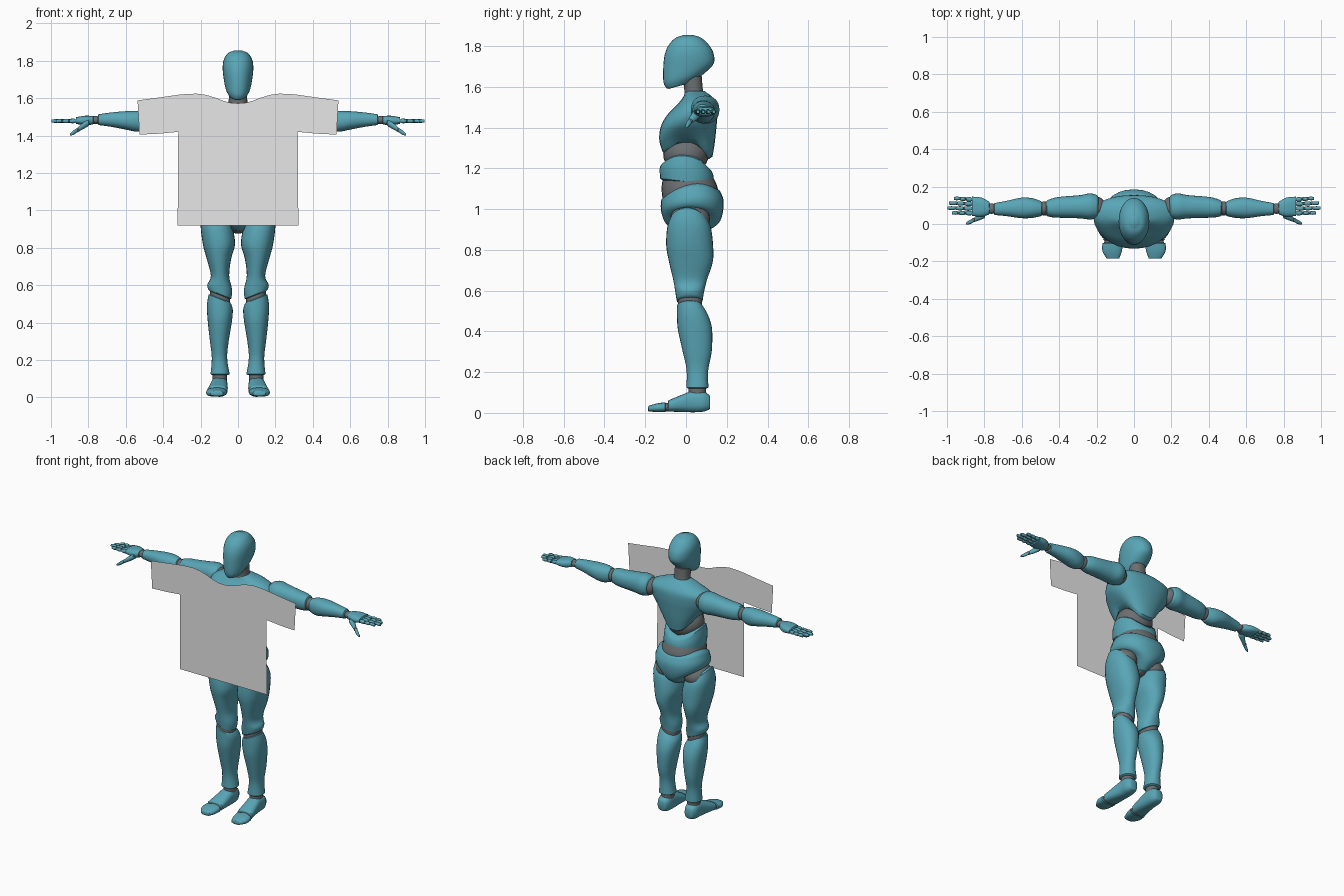
import bpy, bmesh, math


def mat(name, rgb):
    m = bpy.data.materials.new(name)
    m.diffuse_color = (*rgb, 1)
    return m


TEAL = mat("teal shell", (0.10, 0.38, 0.47))
GREY = mat("grey joint", (0.15, 0.16, 0.165))
CLOTH = mat("light grey cloth", (0.80, 0.80, 0.80))


def finish(name, bm, material, mirror=False, smooth=True):
    bmesh.ops.recalc_face_normals(bm, faces=bm.faces)
    me = bpy.data.meshes.new(name)
    bm.to_mesh(me)
    bm.free()
    me.materials.append(material)
    ob = bpy.data.objects.new(name, me)
    bpy.context.collection.objects.link(ob)
    if mirror:
        ob.modifiers.new("mirror", 'MIRROR')
    if smooth:
        bpy.ops.object.select_all(action='DESELECT')
        ob.select_set(True)
        bpy.context.view_layer.objects.active = ob
        bpy.ops.object.shade_smooth_by_angle(angle=math.radians(40))
    return ob


def spline(p0, p1, p2, p3, t):
    return [b + 0.5 * t * (c - a + t * (2*a - 5*b + 4*c - d + t * (3*(b - c) + d - a)))
            for a, b, c, d in zip(p0, p1, p2, p3)]


def loft(name, rings, axis='z', material=TEAL, mirror=False, n=2.2, seg=28, sub=4):
    """Ring: position, centre u, v, radius u, v, tilt along v, rise at the sides, tilt along u."""
    rings = [list(r) + [0] * (8 - len(r)) for r in rings]
    path = []
    for i in range(len(rings) - 1):
        quad = [rings[max(0, min(len(rings) - 1, i + k))] for k in (-1, 0, 1, 2)]
        path += [spline(*quad, s / sub) for s in range(sub)]
    path.append(rings[-1])

    # small rounded lip at each end
    def lip(r, sign):
        d = 0.12 * min(r[3], r[4])
        return [r[0] + sign * d, r[1], r[2], r[3] * 0.84, r[4] * 0.84] + r[5:]
    sign = 1 if rings[-1][0] > rings[0][0] else -1
    path = [lip(path[0], -sign)] + path + [lip(path[-1], sign)]

    bm = bmesh.new()
    loops = []
    for t, u, v, ru, rv, tilt, rise, lean in path:
        loop = []
        for k in range(seg):
            a = math.tau * k / seg
            c, s = math.cos(a), math.sin(a)
            pu = math.copysign(abs(c) ** (2 / n), c) * ru
            pv = math.copysign(abs(s) ** (2 / n), s) * rv
            w = t + tilt * pv + rise * c * c + lean * pu
            pu, pv = u + pu, v + pv
            loop.append(bm.verts.new({'z': (pu, pv, w), 'x': (w, pu, pv), 'y': (pu, w, pv)}[axis]))
        loops.append(loop)
    for a, b in zip(loops, loops[1:]):
        for k in range(seg):
            j = (k + 1) % seg
            bm.faces.new((a[k], a[j], b[j], b[k]))
    bm.faces.new(loops[0])
    bm.faces.new(loops[-1])
    return finish(name, bm, material, mirror)


def ball(name, centre, radii, mirror=False, material=GREY):
    bm = bmesh.new()
    bmesh.ops.create_uvsphere(bm, u_segments=24, v_segments=14, radius=1)
    for v in bm.verts:
        v.co = [c + r * q for c, r, q in zip(centre, radii, v.co)]
    return finish(name, bm, material, mirror)


# Head and neck
loft("head", [(1.612, 0, -0.025, 0.045, 0.070, 0.28), (1.645, 0, -0.008, 0.064, 0.102, 0.24),
              (1.70, 0, 0.012, 0.076, 0.124, 0.12), (1.76, 0, 0.015, 0.082, 0.120, 0.04),
              (1.805, 0, 0.014, 0.076, 0.099), (1.84, 0, 0.012, 0.054, 0.064),
              (1.852, 0, 0.012, 0.026, 0.030)], n=2.1)
loft("neck", [(1.53, 0, 0.045, 0.062, 0.058), (1.58, 0, 0.038, 0.050, 0.046),
              (1.65, 0, 0.03, 0.05, 0.048)], material=GREY)

# Torso
loft("chest", [(1.268, 0, 0.008, 0.120, 0.122, -0.09, 0.085), (1.33, 0, 0.005, 0.155, 0.136, -0.04, 0.05),
               (1.40, 0, 0.012, 0.192, 0.137, 0, 0.015), (1.46, 0, 0.030, 0.214, 0.124),
               (1.515, 0, 0.055, 0.212, 0.096), (1.55, 0, 0.058, 0.150, 0.072),
               (1.573, 0, 0.048, 0.075, 0.052)], n=2.3)
ball("belly_joint", (0, 0, 1.27), (0.115, 0.112, 0.10))
loft("abdomen", [(1.135, 0, 0.005, 0.125, 0.132, -0.12), (1.18, 0, 0.003, 0.128, 0.132, -0.14, 0.02),
                 (1.205, 0, 0.003, 0.120, 0.122, -0.14, 0.055)])
loft("waist_joint", [(1.03, 0, 0.018, 0.130, 0.130), (1.10, 0, 0.018, 0.133, 0.138),
                     (1.16, 0, 0.01, 0.118, 0.122)], material=GREY)
loft("pelvis", [(0.895, 0, 0.025, 0.042, 0.085, 0, 0.02), (0.93, 0, 0.030, 0.095, 0.130, 0, 0.05),
                (0.98, 0, 0.030, 0.155, 0.150, 0, 0.03), (1.03, 0, 0.030, 0.170, 0.154, 0.1, 0.02),
                (1.07, 0, 0.022, 0.152, 0.143, 0.15, 0.035)])
ball("crotch_joint", (0, 0.02, 0.925), (0.055, 0.08, 0.05))
ball("hip_joint", (0.105, 0.02, 0.95), (0.083, 0.098, 0.075), True)

# Legs
loft("thigh", [(0.958, 0.120, 0.015, 0.066, 0.086, -0.1, 0.03, 0.25),
               (0.91, 0.115, 0.015, 0.085, 0.107, 0, 0.01, 0.1),
               (0.82, 0.102, 0.018, 0.086, 0.115), (0.74, 0.102, 0.024, 0.065, 0.107),
               (0.65, 0.096, 0.020, 0.049, 0.082), (0.59, 0.098, 0.018, 0.066, 0.070, 0, 0, 0.2),
               (0.553, 0.098, 0.018, 0.062, 0.064, 0, 0, 0.4)], mirror=True)
loft("knee_joint", [(0.50, 0.097, 0.02, 0.054, 0.058, 0, 0, 0.4), (0.575, 0.097, 0.02, 0.054, 0.060, 0, 0, 0.4)],
     material=GREY, mirror=True)
loft("shin", [(0.525, 0.097, 0.018, 0.060, 0.062, 0, 0, 0.4), (0.48, 0.097, 0.032, 0.069, 0.076, 0, 0, 0.15),
              (0.41, 0.097, 0.044, 0.065, 0.084), (0.30, 0.100, 0.055, 0.050, 0.071),
              (0.21, 0.099, 0.056, 0.041, 0.053), (0.125, 0.096, 0.056, 0.051, 0.054)], mirror=True)
loft("ankle_joint", [(0.07, 0.097, 0.055, 0.038, 0.042), (0.135, 0.097, 0.055, 0.038, 0.042)],
     material=GREY, mirror=True)
loft("foot", [(0.114, 0.100, 0.052, 0.030, 0.036), (0.085, 0.100, 0.056, 0.043, 0.050),
              (0.035, 0.100, 0.056, 0.045, 0.053), (-0.03, 0.105, 0.045, 0.050, 0.040),
              (-0.085, 0.111, 0.034, 0.054, 0.028)], 'y', mirror=True, n=2.6)
loft("toe_joint", [(-0.07, 0.111, 0.030, 0.047, 0.022), (-0.12, 0.113, 0.026, 0.047, 0.020)],
     'y', GREY, True)
loft("toes", [(-0.103, 0.114, 0.028, 0.055, 0.024), (-0.145, 0.117, 0.025, 0.052, 0.021),
              (-0.184, 0.113, 0.021, 0.034, 0.013)], 'y', mirror=True, n=2.6)

# Arms
ball("shoulder_joint", (0.20, 0.088, 1.485), (0.05, 0.058, 0.056), True)
loft("upper_arm", [(0.198, 0.093, 1.488, 0.062, 0.060), (0.235, 0.094, 1.488, 0.070, 0.069),
                   (0.29, 0.092, 1.486, 0.062, 0.064), (0.38, 0.090, 1.482, 0.057, 0.056),
                   (0.43, 0.087, 1.481, 0.052, 0.053), (0.465, 0.084, 1.48, 0.042, 0.047)],
     'x', mirror=True)
ball("elbow_joint", (0.48, 0.083, 1.478), (0.034, 0.038, 0.042), True)
loft("forearm", [(0.495, 0.082, 1.477, 0.039, 0.045), (0.54, 0.085, 1.476, 0.052, 0.055),
                 (0.60, 0.086, 1.481, 0.055, 0.049), (0.68, 0.083, 1.485, 0.041, 0.038),
                 (0.745, 0.080, 1.485, 0.032, 0.029)], 'x', mirror=True)
ball("wrist_joint", (0.762, 0.082, 1.483), (0.03, 0.028, 0.022), True)

# Hands: palm, four fingers in three segments each, thumb
loft("palm", [(0.775, 0.085, 1.482, 0.034, 0.022), (0.815, 0.090, 1.480, 0.051, 0.026),
              (0.865, 0.095, 1.480, 0.051, 0.018)], 'x', mirror=True, n=2.6)
for word, y0, y1, tip in (("index", 0.058, 0.060, 0.975), ("middle", 0.083, 0.086, 1.0),
                          ("ring", 0.108, 0.113, 0.992), ("little", 0.132, 0.139, 0.965)):
    step = (tip - 0.865) / 3
    for i in range(3):
        x, y, r = 0.865 + step * i, y0 + (y1 - y0) * i / 3, 0.0125 - 0.0012 * i
        ball(f"{word}_knuckle_{i + 1}", (x, y, 1.478), (0.010, 0.0085, 0.0085), True)
        loft(f"{word}_finger_{i + 1}", [(x + 0.004, y, 1.478, r * 0.85, r * 0.85),
                                        (x + step * 0.5, y, 1.478, r, r),
                                        (x + step - 0.003, y, 1.477, r * 0.75, r * 0.75)],
             'x', mirror=True, seg=12, sub=2)
loft("thumb_base", [(0.80, 0.055, 1.468, 0.024, 0.018), (0.83, 0.038, 1.450, 0.019, 0.018),
                    (0.852, 0.024, 1.435, 0.013, 0.013)], 'x', mirror=True, seg=14)
ball("thumb_joint", (0.856, 0.022, 1.431), (0.012, 0.011, 0.011), True)
loft("thumb_tip", [(0.858, 0.020, 1.430, 0.011, 0.012), (0.878, 0.010, 1.417, 0.011, 0.012),
                   (0.897, 0.003, 1.405, 0.006, 0.006)], 'x', mirror=True, seg=14)


# Flat shirt sheet in front of the torso: columns of quads under a shaped neckline
def sheet(name, columns):
    bm = bmesh.new()
    pairs = [[bm.verts.new((x, -0.155, z)) for x, z in col] for col in columns]
    for a, b in zip(pairs, pairs[1:]):
        bm.faces.new((a[0], a[1], b[1], b[0]))
    finish(name, bm, CLOTH, mirror=True, smooth=False)


neckline = [(0.0, 1.572), (0.04, 1.575), (0.08, 1.586), (0.12, 1.602), (0.17, 1.617),
            (0.22, 1.624), (0.28, 1.622), (0.318, 1.618)]
sheet("shirt_body", [((x * 1.015, 0.92), (x, z)) for x, z in neckline])
sheet("shirt_sleeve", [((0.318, 1.42), (0.318, 1.618)), ((0.42, 1.410), (0.43, 1.602)),
                       ((0.527, 1.405), (0.537, 1.588))])
